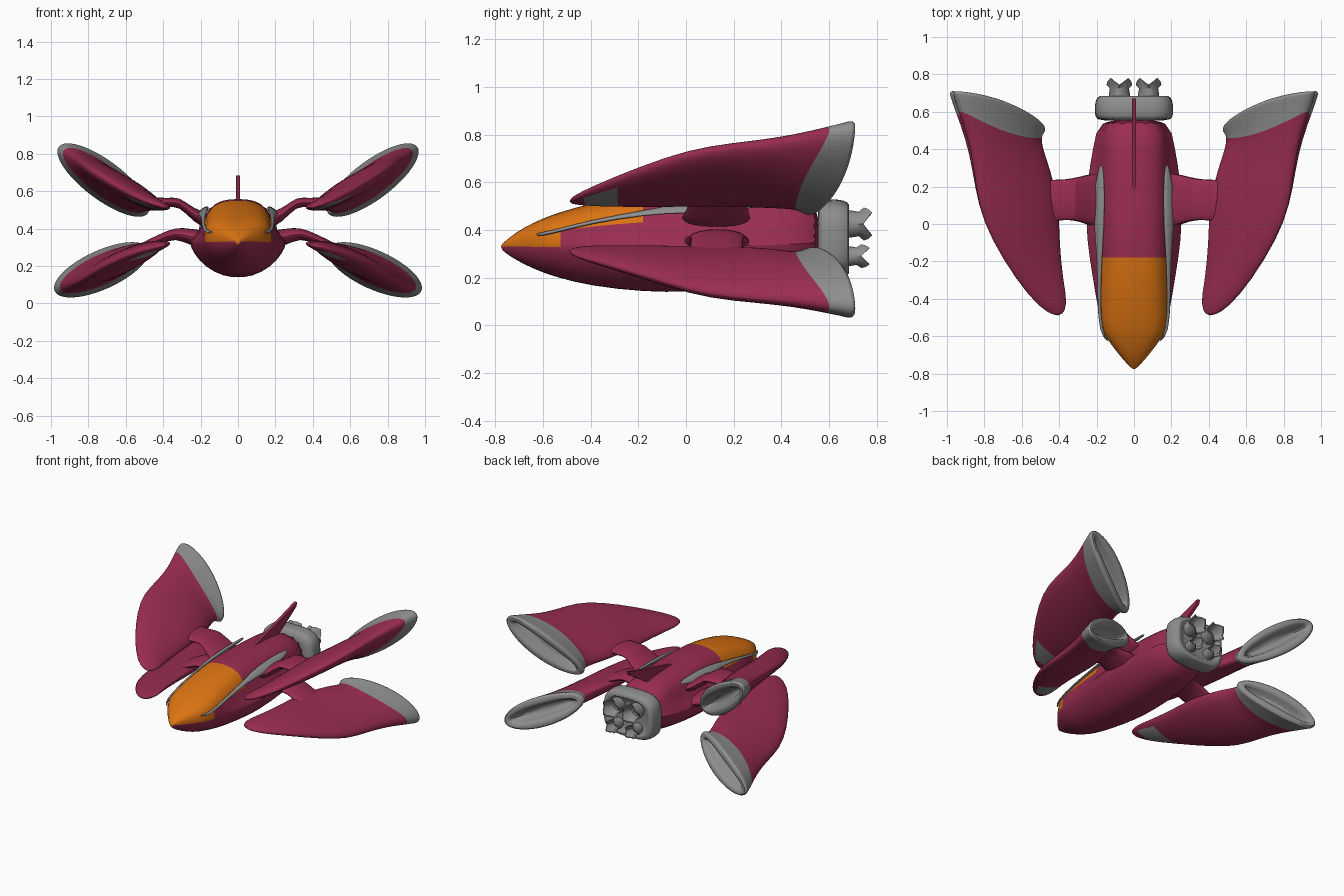
import bpy, bmesh, math
from mathutils import Vector

if "Cube" in bpy.data.objects:
    bpy.data.objects.remove(bpy.data.objects["Cube"])


def material(name, rgb):
    m = bpy.data.materials.new(name)
    m.use_nodes = True
    m.diffuse_color = (*rgb, 1)
    m.node_tree.nodes["Principled BSDF"].inputs["Base Color"].default_value = (*rgb, 1)
    return m


MATS = [material("crimson", (.32, .026, .08)), material("grey", (.27, .27, .27)),
        material("orange", (.70, .17, .006))]
CRIMSON, GREY, ORANGE = range(3)


def loft(name, rings, color, side=1, subdivide=1, angle=40):
    """Skin a list of closed rings; color is an index or a rule (ring, point) -> index."""
    bm = bmesh.new()
    pick = color if callable(color) else (lambda j, k: color)
    rows = [[bm.verts.new((p[0] * side, p[1], p[2])) for p in r] for r in rings]
    n = len(rows[0])
    for j in range(len(rows) - 1):
        for k in range(n):
            f = bm.faces.new((rows[j][k], rows[j][(k + 1) % n],
                              rows[j + 1][(k + 1) % n], rows[j + 1][k]))
            f.material_index = pick(j, k)
    bm.faces.new(rows[0]).material_index = pick(0, 0)
    bm.faces.new(rows[-1]).material_index = pick(len(rows) - 2, 0)
    bmesh.ops.recalc_face_normals(bm, faces=bm.faces)
    me = bpy.data.meshes.new(name)
    bm.to_mesh(me)
    bm.free()
    ob = bpy.data.objects.new(name, me)
    bpy.context.collection.objects.link(ob)
    for m in MATS:
        me.materials.append(m)
    if subdivide:
        ob.modifiers.new("smooth", 'SUBSURF').levels = subdivide
        ob.modifiers["smooth"].render_levels = subdivide
    bpy.ops.object.select_all(action='DESELECT')
    ob.select_set(True)
    bpy.context.view_layer.objects.active = ob
    bpy.ops.object.shade_smooth_by_angle(angle=math.radians(angle))
    return ob


def blade(a, b, t, bow=0, axis=(0, 1, 0), n=24):
    """Elliptical ring between edge points a and b with half thickness t."""
    a, b = Vector(a), Vector(b)
    mid, half = (a + b) / 2, (b - a) / 2
    up = half.cross(Vector(axis)).normalized()
    ring = []
    for k in range(n):
        c, s = math.cos(math.tau * k / n), math.sin(math.tau * k / n)
        ring.append(mid + half * c + up * t * s + Vector((0, bow * s * s, 0)))
    return ring


# Fuselage: y, half width, shoulder ratio, bottom, top
BODY = [(-.778, .006, 1, .32, .335), (-.74, .045, 1, .29, .37), (-.68, .095, 1, .255, .412),
        (-.6, .155, 1, .22, .45), (-.54, .178, 1, .2, .472), (-.4, .207, .87, .163, .515),
        (-.17, .25, .72, .138, .56), (0, .27, .68, .138, .562), (.25, .26, .7, .15, .555),
        (.4, .225, .75, .17, .545), (.58, .2, .88, .2, .525)]


def body_ring(y, w, s, bottom, top):
    m = .333 + .03 * max(0, y)
    half = [(0, 1), (.5 * s, .97), (.86 * s, .78), (s, .45), (.5 + .5 * s, .12), (1, 0),
            (.9, -.35), (.64, -.74), (.3, -.97), (0, -1)]
    pts = [(x * w, y, m + z * ((top - m) if z > 0 else (m - bottom))) for x, z in half]
    return pts + [(-x, yy, z) for x, yy, z in pts[-2:0:-1]]


def body_color(j, k):
    k = min(k, 17 - k)
    return ORANGE if (j < 4 and k < 5) or (j < 6 and k < 3) else CRIMSON


loft("fuselage", [body_ring(*s) for s in BODY], body_color)


# Rear engine collar with a recessed back
def box_ring(y, w, h, n=24):
    ring = []
    for k in range(n):
        c, s = math.cos(math.tau * k / n), math.sin(math.tau * k / n)
        ring.append((w * math.copysign(abs(c) ** .6, c), y, .362 + h * math.copysign(abs(s) ** .6, s)))
    return ring


loft("engine_collar", [box_ring(*r) for r in
     [(.55, .195, .155), (.57, .21, .168), (.64, .212, .168), (.68, .2, .158),
      (.69, .17, .13), (.66, .155, .115)]], GREY)


# Flared cup nozzles with notched rims
def nozzle_ring(cx, cz, y, r, notch, n=16):
    return [(cx + r * math.cos(a), y + notch * math.sin(2 * a) ** 2, cz + r * math.sin(a))
            for a in (math.tau * k / n for k in range(n))]


for side, tag in ((1, "left"), (-1, "right")):
    for row, z, r, end in (("upper", .425, .06, .745), ("lower", .29, .043, .735)):
        cuts = [(.64, .8, 0), (.69, .95, 0), (end - .02, .85, .01), (end, 1.15, .035),
                (end, 1, .033), (.69, .6, 0)]
        loft(f"{row}_{tag}_nozzle", [nozzle_ring(.078, z, y, r * f, nt) for y, f, nt in cuts],
             GREY, side, 0)

# Dorsal fin, swept back to a point
fin = [(.12, .54), (.3, .585), (.5, .635), (.67, .685), (.66, .655), (.55, .585), (.46, .53), (.3, .53)]
loft("dorsal_fin", [[(x, y, z) for y, z in fin] for x in (-.011, .011)], CRIMSON, subdivide=0)

# Wing pods: inner edge, outer edge, half thickness, bow
UPPER = [((.385, -.49, .515), (.425, -.49, .525), .008, 0),
         ((.352, -.43, .51), (.505, -.45, .55), .022, 0),
         ((.38, -.3, .505), (.63, -.3, .615), .036, 0),
         ((.40, -.08, .505), (.765, -.08, .70), .052, 0),
         ((.40, .1, .51), (.835, .1, .745), .06, 0),
         ((.45, .3, .505), (.855, .3, .765), .068, 0),
         ((.49, .4, .50), (.885, .46, .79), .072, -.02),
         ((.50, .47, .495), (.94, .62, .825), .078, -.07)]
LOWER = [((.385, -.49, .318), (.425, -.49, .305), .008, 0),
         ((.352, -.43, .325), (.505, -.45, .285), .022, 0),
         ((.38, -.3, .325), (.63, -.3, .245), .036, 0),
         ((.40, -.08, .32), (.765, -.08, .175), .052, 0),
         ((.40, .1, .32), (.835, .1, .125), .06, 0),
         ((.45, .3, .31), (.865, .3, .11), .068, 0),
         ((.49, .4, .30), (.90, .46, .095), .072, -.02),
         ((.50, .47, .285), (.96, .62, .075), .078, -.07)]
# Exhaust lip: growth and shift in y, rolling over into a recess
LIP = [(.022, -.02), (.03, 0), (.018, .018), (-.012, .02), (-.035, .005), (-.042, -.06)]


def wing_rings(stations):
    rings = [blade(*s) for s in stations]
    a, b, t, _ = stations[-1]
    a, b = Vector(a) + Vector((0, .04, 0)), Vector(b) + Vector((0, .07, 0))
    u = (b - a).normalized()
    for grow, dy in LIP:
        shift = Vector((0, dy, 0))
        rings.append(blade(a - u * grow + shift, b + u * grow + shift, t + grow, .03))
    return rings


def wing_color(j, k):
    under_patch = j == 1 and 15 <= k <= 20
    return GREY if under_patch or j >= len(UPPER) - 1 else CRIMSON


# Arms joining pods to the fuselage: x, z, half thickness, front y, back y
UPPER_ARM = [(.14, .43, .05, -.05, .29), (.24, .47, .036, 0, .265), (.315, .55, .026, .02, .245),
             (.38, .535, .024, .02, .235), (.5, .55, .03, 0, .25)]
LOWER_ARM = [(.14, .335, .055, -.05, .29), (.26, .355, .045, 0, .265), (.33, .38, .03, .02, .245),
             (.42, .345, .026, .02, .235), (.55, .28, .03, 0, .25)]
# Shoulder strakes: x, y, z, half width
STRAKE = [(.135, -.63, .38, .006), (.18, -.58, .385, .008), (.187, -.4, .435, .008),
          (.184, -.16, .475, .014), (.187, -.02, .49, .03), (.185, .15, .498, .03),
          (.18, .25, .502, .022), (.175, .32, .508, .006)]

for side, tag in ((1, "left"), (-1, "right")):
    for level, pod, arm in (("upper", UPPER, UPPER_ARM), ("lower", LOWER, LOWER_ARM)):
        loft(f"{level}_{tag}_wing", wing_rings(pod), wing_color, side)
        loft(f"{level}_{tag}_arm", [blade((x, y0, z), (x, y1, z), t, 0, (1, 0, 0), 16)
                                    for x, z, t, y0, y1 in arm], CRIMSON, side)
    loft(f"{tag}_strake", [blade((x - w, y, z + w * .7), (x + w, y, z - w * .7), max(.008, w * .5), n=8)
                           for x, y, z, w in STRAKE], GREY, side)
